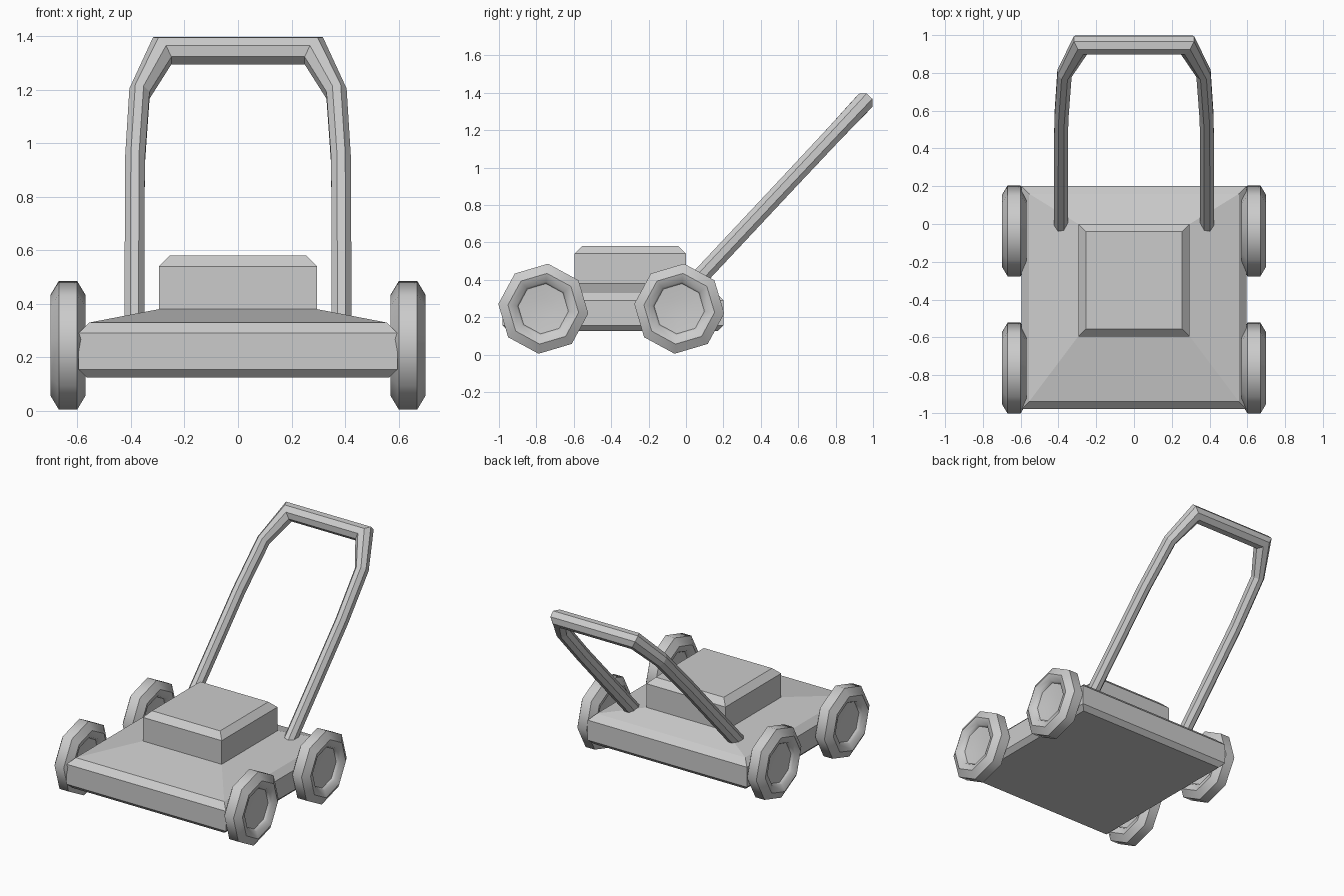
import bpy, bmesh, math
from mathutils import Vector

if "Cube" in bpy.data.objects:
    bpy.data.objects.remove(bpy.data.objects["Cube"])


def finish(name, bm, smooth=False):
    bmesh.ops.recalc_face_normals(bm, faces=bm.faces[:])
    me = bpy.data.meshes.new(name)
    bm.to_mesh(me)
    bm.free()
    ob = bpy.data.objects.new(name, me)
    bpy.context.collection.objects.link(ob)
    if smooth:
        bpy.ops.object.select_all(action='DESELECT')
        ob.select_set(True)
        bpy.context.view_layer.objects.active = ob
        bpy.ops.object.shade_smooth_by_angle(angle=math.radians(50))
    return ob


def loft(bm, rings):
    """Bridge closed point rings and cap both ends."""
    vs = [[bm.verts.new(p) for p in r] for r in rings]
    n = len(vs[0])
    for a, b in zip(vs, vs[1:]):
        for i in range(n):
            j = (i + 1) % n
            bm.faces.new((a[i], a[j], b[j], b[i]))
    bm.faces.new(vs[0])
    bm.faces.new(vs[-1])


def stack(name, levels):
    """Stacked rectangles: half width, front y, back y, height."""
    bm = bmesh.new()
    loft(bm, [[(-w, f, z), (w, f, z), (w, b, z), (-w, b, z)]
              for w, f, b, z in levels])
    return finish(name, bm)


# Deck with chamfered rim and sloping top
stack("deck", [(0.565, -0.95, 0.17, 0.125), (0.595, -0.98, 0.2, 0.155),
               (0.595, -0.98, 0.2, 0.29), (0.555, -0.94, 0.16, 0.33),
               (0.295, -0.595, 0.0, 0.38)])

# Engine cover
stack("engine_cover", [(0.295, -0.595, 0.0, 0.375), (0.295, -0.595, 0.0, 0.54),
                       (0.255, -0.555, -0.04, 0.58)])


# Eight-sided wheels with rounded tyre and recessed hub
def wheel(name, x, y):
    half = [(0.06, 0.022), (0.135, 0.03), (0.145, 0.05), (0.19, 0.065), (0.242, 0.034)]
    profile = half + [(r, -d) for r, d in reversed(half)]
    bm = bmesh.new()
    rings = []
    for r, d in profile:
        ring = []
        for i in range(8):
            a = math.radians(84 + 45 * i)
            ring.append((x + d, y + r * math.cos(a), 0.245 + r * math.sin(a)))
        rings.append(ring)
    loft(bm, rings)
    finish(name, bm, True)


for side, x in (("left", -0.635), ("right", 0.635)):
    for end, y in (("front", -0.763), ("rear", -0.036)):
        wheel(f"{end}_{side}_wheel", x, y)

# Push handle: octagonal tube swept in a sloping plane
foot, tip = Vector((0, -0.061, 0.27)), Vector((0, 0.947, 1.345))
slope = (tip - foot).normalized()
across = Vector((1, 0, 0))
normal = across.cross(slope)
length = (tip - foot).length


def along(z):
    return (z - 0.27) / (1.345 - 0.27) * length


# x, distance up the slope, in-plane half size, out-of-plane half size
right = [(0.387, 0, 0.037, 0.045), (0.385, along(0.93), 0.037, 0.045),
         (0.368, along(1.185), 0.038, 0.046), (0.283, length, 0.05, 0.05)]
path = right + [(-x, v, a, b) for x, v, a, b in reversed(right)]
pts = [Vector((p[0], p[1])) for p in path]
rings = []
for i, (x, v, a, b) in enumerate(path):
    d0 = (pts[i] - pts[max(i - 1, 0)])
    d1 = (pts[min(i + 1, len(pts) - 1)] - pts[i])
    d0 = d0.normalized() if d0.length else d1.normalized()
    d1 = d1.normalized() if d1.length else d0
    t = (d0 + d1).normalized()
    miter = 1 / t.dot(d1)
    side = (across * -t.y + slope * t.x) * miter
    c = foot + across * x + slope * v
    k = 1 / math.cos(math.pi / 8)
    rings.append([c + side * (a * k * math.cos(q)) + normal * (b * k * math.sin(q))
                  for q in (math.pi / 8 + math.pi / 4 * j for j in range(8))])
bm = bmesh.new()
loft(bm, rings)
finish("push_handle", bm)
